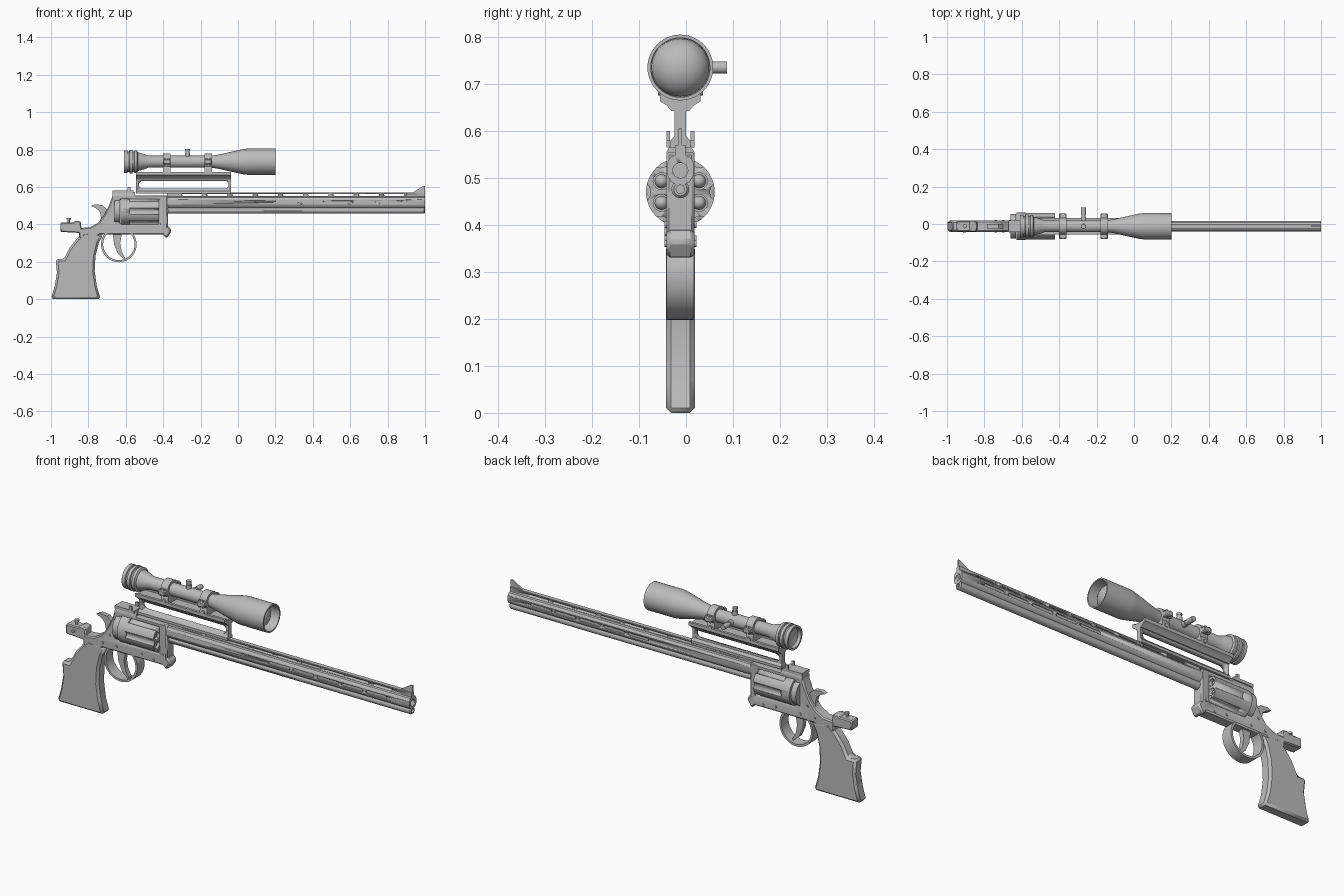
import bpy, bmesh, math
from mathutils import Matrix, Vector

if "Cube" in bpy.data.objects:
    bpy.data.objects.remove(bpy.data.objects["Cube"])

YC = -.012      # centre plane of the body
SCOPE_Z = .735
CYL_Z = .47

steel = bpy.data.materials.new("grey_steel")
steel.use_nodes = True
GREY = (.5, .5, .5, 1)
steel.diffuse_color = GREY
steel.node_tree.nodes["Principled BSDF"].inputs["Base Color"].default_value = GREY


def finish(name, bm, smooth=True):
    bmesh.ops.recalc_face_normals(bm, faces=bm.faces)
    mesh = bpy.data.meshes.new(name)
    bm.to_mesh(mesh)
    bm.free()
    obj = bpy.data.objects.new(name, mesh)
    bpy.context.collection.objects.link(obj)
    mesh.materials.append(steel)
    if smooth:
        select(obj)
        bpy.ops.object.shade_smooth_by_angle(angle=math.radians(32))
    return obj


def select(obj):
    bpy.ops.object.select_all(action='DESELECT')
    obj.select_set(True)
    bpy.context.view_layer.objects.active = obj


def prism(name, points, offset):
    bm = bmesh.new()
    face = bm.faces.new([bm.verts.new(p) for p in points])
    new = bmesh.ops.extrude_face_region(bm, geom=[face])["geom"]
    bmesh.ops.translate(bm, vec=offset, verts=[v for v in new if isinstance(v, bmesh.types.BMVert)])
    return finish(name, bm)


def plate(name, outline, half, y=YC):
    """Side outline in x, z extruded across the width."""
    return prism(name, [(x, y - half, z) for x, z in outline], (0, 2 * half, 0))


def section(name, half_outline, x0, x1):
    """Mirrored cross-section in y, z extruded along the length."""
    pts = half_outline + [(-y, z) for y, z in reversed(half_outline)]
    return prism(name, [(x0, YC + y, z) for y, z in pts], (x1 - x0, 0, 0))


def lathe(name, profile, origin, axis='X', seg=40):
    """Profile of (distance along axis, radius) spun around the axis."""
    bm = bmesh.new()
    verts = [bm.verts.new((r, 0, a)) for a, r in profile]
    edges = [bm.edges.new(pair) for pair in zip(verts, verts[1:])]
    bmesh.ops.spin(bm, geom=verts + edges, cent=(0, 0, 0), axis=(0, 0, 1),
                   angle=math.tau, steps=seg)
    bmesh.ops.remove_doubles(bm, verts=bm.verts, dist=.0001)
    direction = {'X': (1, 0, 0), 'Y': (0, 1, 0), 'Z': (0, 0, 1)}[axis]
    turn = Vector((0, 0, 1)).rotation_difference(Vector(direction)).to_matrix().to_4x4()
    bm.transform(Matrix.Translation(origin) @ turn)
    return finish(name, bm)


def rod(name, a, b, r, origin, axis='X', seg=24):
    return lathe(name, [(a, 0), (a, r), (b, r), (b, 0)], origin, axis, seg)


def box(name, x, y, z):
    return plate(name, [(x[0], z[0]), (x[1], z[0]), (x[1], z[1]), (x[0], z[1])],
                 (y[1] - y[0]) / 2, (y[0] + y[1]) / 2)


def cut(obj, cutters):
    for cutter in cutters:
        mod = obj.modifiers.new("cut", 'BOOLEAN')
        mod.operation, mod.solver, mod.object = 'DIFFERENCE', 'EXACT', cutter
        select(obj)
        bpy.ops.object.modifier_apply(modifier=mod.name)
        bpy.data.objects.remove(cutter)


def bevel(obj, width, segments=1):
    mod = obj.modifiers.new("edge", 'BEVEL')
    mod.width, mod.segments, mod.limit_method = width, segments, 'ANGLE'
    mod.angle_limit = math.radians(50)


def slot(x0, x1, z, half_z, y0, y1):
    """Round-ended cutter."""
    arc = [math.pi * i / 8 - math.pi / 2 for i in range(9)]
    ends = [(x1 - half_z + half_z * math.cos(t), z + half_z * math.sin(t)) for t in arc]
    ends += [(x0 + half_z - half_z * math.cos(t), z - half_z * math.sin(t)) for t in arc]
    return plate("slot_cutter", ends, (y1 - y0) / 2, (y0 + y1) / 2)


# Barrel with vented rib, side slots and bore
barrel = section("barrel", [(.011, .57), (.011, .548), (.02, .545), (.028, .533),
                            (.028, .506), (.02, .492), (.01, .486)], -.38, 1)
vents = [slot(-.3 + i * .135, -.19 + i * .135, .558, .005, -.1, .1) for i in range(9)]
for i in range(5):
    x = .2 + i * .138
    for side in (-1, 1):
        y = YC + side * .032
        vents.append(slot(x, x + .12, .518, .008, y - .01, y + .01))
cut(barrel, vents + [rod("bore_cutter", .8, 1.1, .016, (0, YC, .516))])
under_tube = lathe("under_tube", [(-.38, 0), (-.38, .019), (.995, .019), (1, .014),
                                  (1, .009), (.96, .009), (.96, 0)], (0, YC, .476), seg=24)
cut(under_tube, [box("groove_cutter", (-.37, .14), (YC - .03, YC - .014), (.471, .481))])
plate("front_sight", [(.93, .568), (.99, .605), (1, .605), (1, .568)], .004)

# Frame with the cylinder window
frame = plate("frame", [(-.67, .555), (-.375, .555), (-.375, .345), (-.74, .345), (-.8, .3),
                        (-.85, .33), (-.85, .38), (-.79, .385), (-.745, .41), (-.715, .45),
                        (-.69, .5)], .03)
cut(frame, [box("window_cutter", (-.63, -.42), (-.2, .2), (.4, .535))])
bevel(frame, .006)
section("frame_top", [(.02, .572), (.03, .555), (.03, .54)], -.67, -.55)
shield = rod("recoil_shield", -.66, -.632, .066, (0, YC, CYL_Z), seg=32)
for x, z in [(-.7, .42), (-.66, .37), (-.52, .37), (-.45, .36), (-.4, .4), (-.74, .37)]:
    rod("frame_screw", -.034, .034, .007, (x, YC, z), 'Y', 12)
latch = plate("front_latch", [(-.42, .36), (-.375, .395), (-.355, .365), (-.38, .325)], .03)
bevel(latch, .008)

# Fluted cylinder with chambers and round tips
cylinder = rod("cylinder", -.628, -.422, .073, (0, YC, CYL_Z), seg=48)
cutters = []
for i in range(6):
    t = math.tau * i / 6
    cutters.append(rod("flute_cutter", -.58, -.4, .022,
                       (0, YC + .085 * math.cos(t), CYL_Z + .085 * math.sin(t))))
    t += math.pi / 6
    spot = (0, YC + .046 * math.cos(t), CYL_Z + .046 * math.sin(t))
    cutters.append(rod("chamber_cutter", -.48, -.4, .018, spot))
    arc = [math.pi * k / 12 for k in range(7)]
    lathe("chamber_tip", [(-.49, 0), (-.49, .015)] +
          [(-.445 + .018 * math.sin(a), .015 * math.cos(a)) for a in arc], spot, seg=20)
cut(cylinder, cutters)

# Grip and rear block
grip = plate("grip", [(-1, 0), (-.735, 0), (-.755, .07), (-.766, .15), (-.762, .23), (-.745, .3),
                      (-.72, .345), (-.82, .36), (-.86, .325), (-.9, .275), (-.93, .215),
                      (-.975, .215), (-.968, .14), (-.98, .07)], .031)
bevel(grip, .011)
rear = plate("rear_block", [(-.95, .36), (-.95, .41), (-.88, .41), (-.87, .42), (-.84, .415),
                            (-.835, .35), (-.86, .355)], .028)
bevel(rear, .005)
lathe("rear_knob", [(.4, .006), (.425, .006), (.425, .011), (.435, .011), (.435, 0)],
      (-.905, YC, 0), 'Z', 16)
rod("rear_pin", -.034, .02, .008, (-.905, YC, .385), 'Y', 12)

# Hammer, trigger and guard
plate("hammer", [(-.787, .498), (-.765, .507), (-.725, .503), (-.7, .48), (-.675, .49),
                 (-.66, .43), (-.72, .38), (-.77, .37), (-.745, .4), (-.732, .435),
                 (-.74, .47), (-.76, .487)], .012)
plate("trigger", [(-.67, .355), (-.662, .29), (-.64, .24), (-.605, .212), (-.603, .22),
                  (-.622, .255), (-.63, .3), (-.62, .355)], .012)
lathe("trigger_guard", [(-.029, .084), (-.029, .095), (.029, .095), (.029, .084), (-.029, .084)],
      (-.637, YC, .293), 'Y', 48)

# Rear sight
box("sight_base", (-.67, -.56), (YC - .03, YC + .03), (.565, .58))
for side in (-1, 1):
    box("sight_post", (-.59, -.575), (YC + side * .026 - .004, YC + side * .026 + .004), (.57, .6))

# Scope mount
bridge = box("mount_bridge", (-.545, -.037), (YC - .012, YC + .012), (.565, .65))
cut(bridge, [slot(-.53, -.05, .612, .021, -.1, .1)])
section("mount_rail", [(.03, .672), (.03, .68), (.043, .68), (.043, .663), (.03, .655),
                       (.018, .642)], -.545, -.037)
section("mount_foot", [(.012, .59), (.022, .578), (.022, .565)], -.545, -.037)

# Scope body with recessed lenses
scope = [(-.585, 0), (-.59, .03), (-.595, .046), (-.61, .05), (-.61, .06), (-.592, .06),
         (-.59, .054), (-.582, .054), (-.58, .062), (-.565, .062), (-.563, .054), (-.556, .054),
         (-.554, .06), (-.54, .06), (-.535, .05), (-.5, .04), (-.48, .032), (-.14, .032),
         (-.1, .039), (.03, .068), (.05, .07), (.2, .07), (.2, .063), (.13, .062)]
scope += [(.13 + .05 * math.sin(a), .062 * math.cos(a)) for a in
          [math.pi * k / 16 for k in range(1, 9)]]
lathe("scope", scope, (0, YC, SCOPE_Z), seg=48)
for axis, top in (('Y', .099), ('Z', .068)):
    lathe("scope_knob", [(0, .014), (.05, .014), (.05, .01), (.06, .01), (.06, .013),
                         (top, .013), (top, 0)], (-.27, YC, SCOPE_Z), axis, 20)

# Scope rings with clamps
for x in (-.38, -.16):
    rod("scope_ring", -.02, .02, .045, (x, YC, SCOPE_Z), seg=32)
    clamp = box("ring_clamp", (x - .02, x + .02), (YC - .068, YC + .068),
                (SCOPE_Z - .013, SCOPE_Z + .013))
    bevel(clamp, .004)
    section("ring_foot", [(.03, .725), (.04, .7), (.043, .665)], x - .02, x + .02)
    for side in (-1, 1):
        for dx in (-.01, .01):
            rod("clamp_screw", -.018, .018, .006, (x + dx, YC + side * .057, SCOPE_Z), 'Z', 12)
        rod("foot_screw", -.006, .006, .01, (x, YC + side * .042, .685), 'Y', 12)
